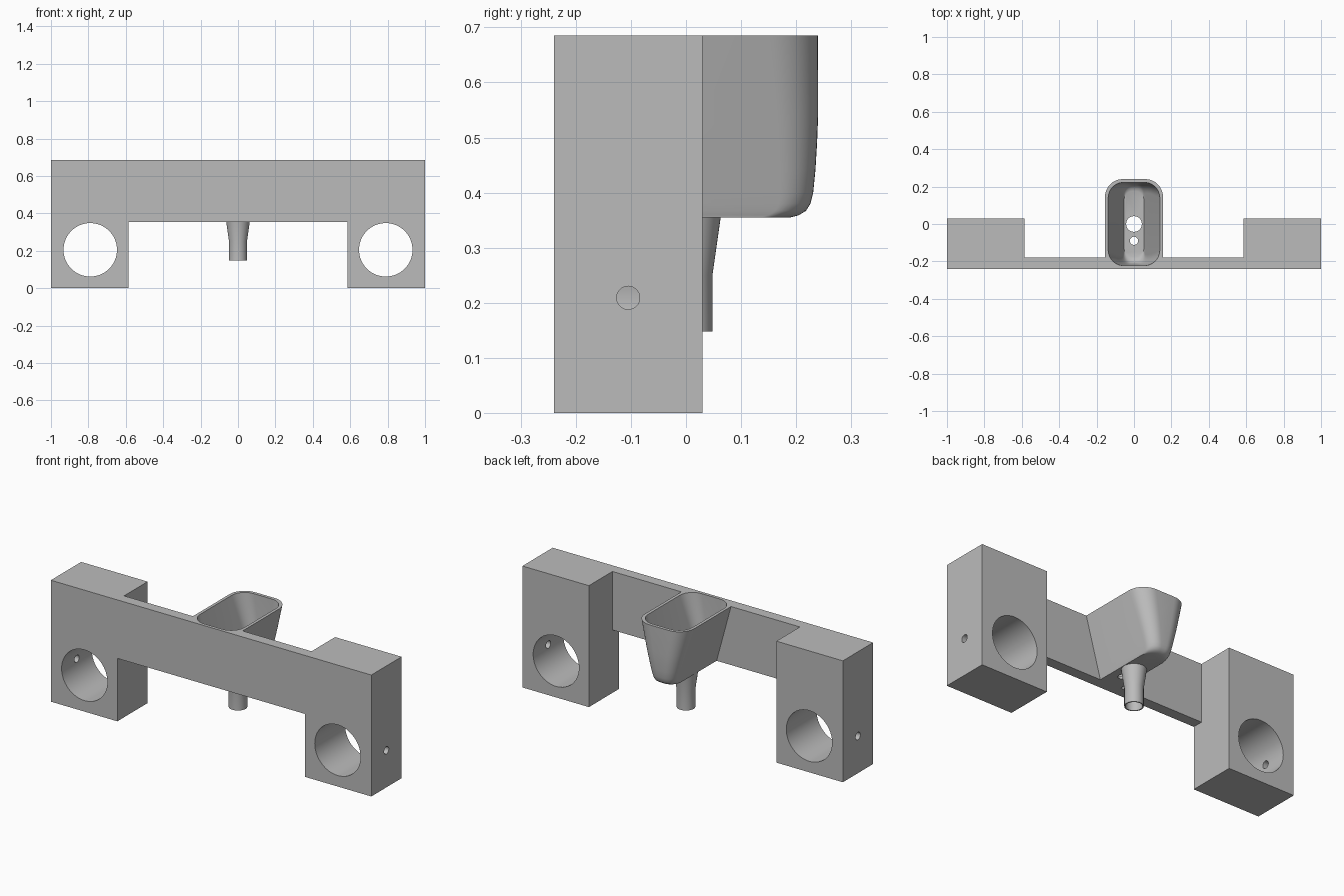
import bpy, bmesh, math
from mathutils import Matrix, Vector

if "Cube" in bpy.data.objects:
    bpy.data.objects.remove(bpy.data.objects["Cube"], do_unlink=True)

grey = bpy.data.materials.new("plain grey")
grey.use_nodes = True
grey.diffuse_color = (0.5, 0.5, 0.5, 1)
grey.node_tree.nodes["Principled BSDF"].inputs["Base Color"].default_value = (0.5, 0.5, 0.5, 1)

TOP, BOTTOM = 0.685, 0.355


def finish(bm, name):
    bmesh.ops.recalc_face_normals(bm, faces=bm.faces[:])
    mesh = bpy.data.meshes.new(name)
    bm.to_mesh(mesh)
    bm.free()
    mesh.materials.append(grey)
    obj = bpy.data.objects.new(name, mesh)
    bpy.context.collection.objects.link(obj)
    return obj


def box(name, low, high):
    low, high = Vector(low), Vector(high)
    bm = bmesh.new()
    bmesh.ops.create_cube(bm, size=1, matrix=Matrix.Translation((low + high) / 2)
                          @ Matrix.Diagonal((*(high - low), 1)))
    return finish(bm, name)


def rod(name, centre, radius, length, axis, sides=48):
    turn = {"X": Matrix.Rotation(math.pi / 2, 4, "Y"),
            "Y": Matrix.Rotation(math.pi / 2, 4, "X"), "Z": Matrix()}[axis]
    bm = bmesh.new()
    bmesh.ops.create_cone(bm, cap_ends=True, segments=sides, radius1=radius, radius2=radius,
                          depth=length, matrix=Matrix.Translation(centre) @ turn)
    return finish(bm, name)


def rounded_ring(z, w, front, back, r_front, r_back, steps=10):
    """Rounded rectangle at height z."""
    points = []
    corners = ((1, back, r_back, 0), (-1, back, r_back, 1),
               (-1, front, r_front, 2), (1, front, r_front, 3))
    for side, y, r, quarter in corners:
        cy = y - r if quarter < 2 else y + r
        for i in range(steps + 1):
            a = math.pi / 2 * (quarter + i / steps)
            points.append((side * (w - r) + r * math.cos(a), cy + r * math.sin(a), z))
    return points


def circle_ring(z, r, sides=48):
    return [(r * math.cos(math.tau * i / sides), r * math.sin(math.tau * i / sides), z)
            for i in range(sides)]


def loft(name, rings):
    bm = bmesh.new()
    loops = [[bm.verts.new(p) for p in ring] for ring in rings]
    for a, b in zip(loops, loops[1:]):
        for i in range(len(a)):
            j = (i + 1) % len(a)
            bm.faces.new((a[i], a[j], b[j], b[i]))
    bm.faces.new(loops[0])
    bm.faces.new(loops[-1])
    return finish(bm, name)


def combine(target, tool, operation):
    mod = target.modifiers.new(operation, "BOOLEAN")
    mod.operation, mod.solver, mod.object = operation, "EXACT", tool
    bpy.context.view_layer.objects.active = target
    bpy.ops.object.modifier_apply(modifier=mod.name)
    bpy.data.objects.remove(tool, do_unlink=True)


# Frame: a beam between two deep end blocks
frame = box("bracket_with_funnel", (-1, -0.24, 0), (1, 0.03, TOP))
combine(frame, box("gap_below_beam", (-0.585, -0.5, -0.2), (0.585, 0.5, BOTTOM)), "DIFFERENCE")
combine(frame, box("gap_behind_beam", (-0.585, -0.18, -0.2), (0.585, 0.5, 1)), "DIFFERENCE")

# Large rail bores and small screw holes from the outer sides
for side in (-1, 1):
    combine(frame, rod("rail_bore", (side * 0.79, 0, 0.205), 0.143, 1, "Y", 64), "DIFFERENCE")
    combine(frame, rod("screw_hole", (side * 0.97, -0.105, 0.209), 0.021, 0.24, "X", 32), "DIFFERENCE")

# Funnel shell, tapering sideways with a rounded lower back edge
rings = []
for z, back in ((BOTTOM, 0.19), (0.359, 0.205), (0.367, 0.218), (0.38, 0.226),
                (0.40, 0.231), (0.44, 0.235), (0.49, 0.238), (0.54, 0.24), (TOP, 0.24)):
    t = (z - BOTTOM) / (TOP - BOTTOM)
    rings.append(rounded_ring(z, 0.065 + 0.09 * t, -0.2, back, 0.004, 0.055 + 0.04 * t))
combine(frame, loft("funnel", rings), "UNION")

# Spout
combine(frame, loft("spout", [circle_ring(0.148, 0.048), circle_ring(0.25, 0.048),
                              circle_ring(0.362, 0.064)]), "UNION")

# Funnel cavity
rings = []
for z, reach in ((0.372, 0.175), (0.378, 0.193), (0.39, 0.205), (0.41, 0.213),
                 (0.45, 0.218), (0.52, 0.222), (0.72, 0.222)):
    t = (z - BOTTOM) / (TOP - BOTTOM)
    r = 0.042 + 0.04 * t
    rings.append(rounded_ring(z, 0.048 + 0.09 * t, -reach, reach, r, r))
combine(frame, loft("cavity", rings), "DIFFERENCE")

# Spout bore and the small drain hole beside it
combine(frame, rod("spout_bore", (0, 0, 0.26), 0.042, 0.28, "Z"), "DIFFERENCE")
combine(frame, rod("drain_hole", (0, -0.09, 0.36), 0.022, 0.1, "Z", 32), "DIFFERENCE")

# Smooth the curved walls, keep the corners sharp
bpy.ops.object.select_all(action="DESELECT")
frame.select_set(True)
bpy.context.view_layer.objects.active = frame
bpy.ops.object.shade_smooth_by_angle(angle=math.radians(30))
